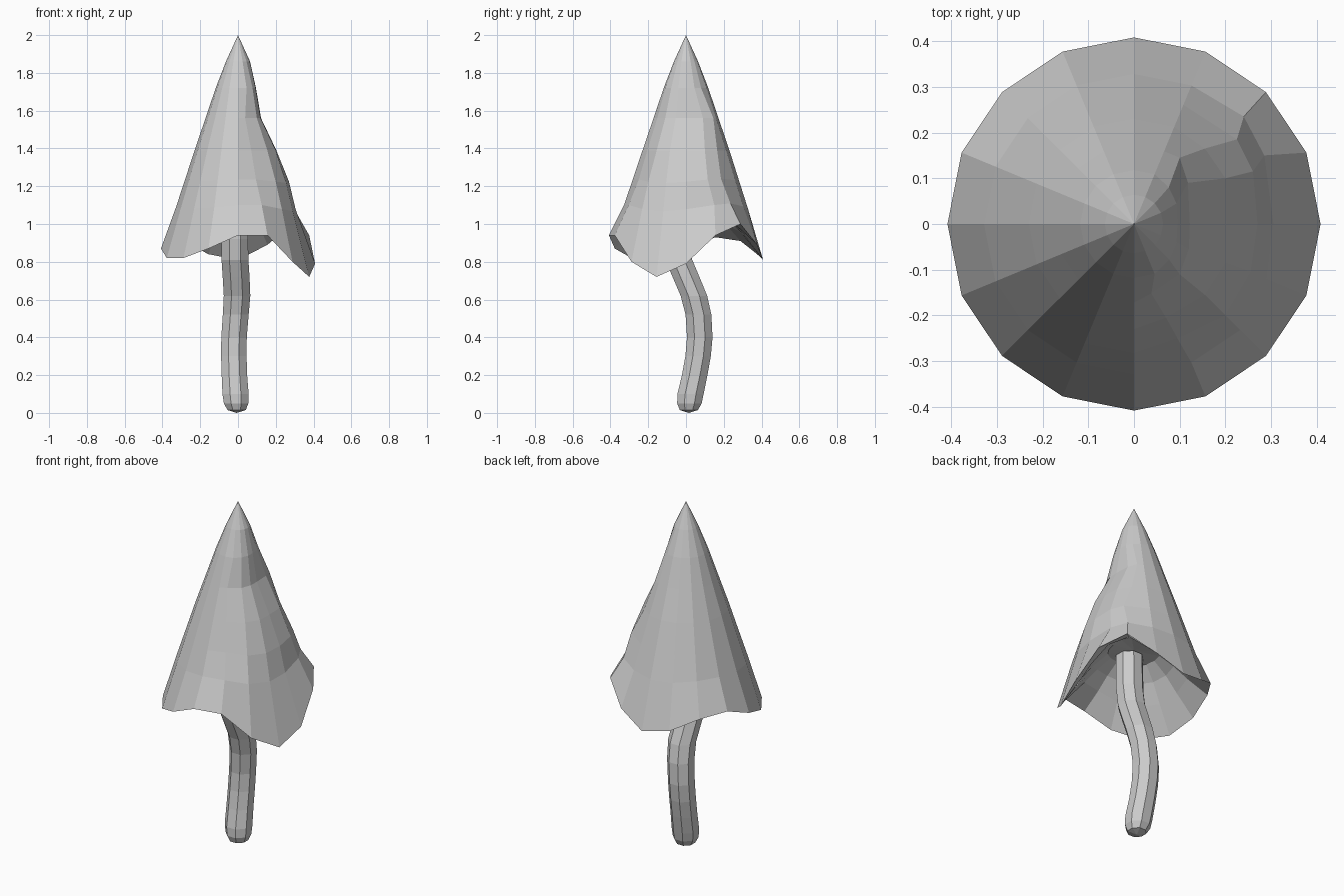
import bpy, bmesh
from math import cos, sin, pi


def build(name, rings, top=None, bottom=None):
    """Skin a stack of equal-length rings, with optional end points."""
    bm = bmesh.new()
    rows = [[bm.verts.new(p) for p in ring] for ring in rings]
    n = len(rows[0])
    for a, b in zip(rows, rows[1:]):
        for i in range(n):
            j = (i + 1) % n
            bm.faces.new((a[i], a[j], b[j], b[i]))
    for tip, row in ((bottom, rows[0]), (top, rows[-1])):
        if tip:
            v = bm.verts.new(tip)
            for i in range(n):
                bm.faces.new((row[i], row[(i + 1) % n], v))
    bmesh.ops.recalc_face_normals(bm, faces=bm.faces)
    mesh = bpy.data.meshes.new(name)
    bm.to_mesh(mesh)
    bm.free()
    obj = bpy.data.objects.new(name, mesh)
    bpy.context.collection.objects.link(obj)
    return obj


# Wavy rim heights, anticlockwise from +x
rim_z = [0.79, 0.94, 1.00, 0.89, 0.81, 0.84, 0.91, 0.93,
         0.87, 0.82, 0.82, 0.87, 0.94, 0.94, 0.80, 0.72]
angles = [i * pi / 8 for i in range(16)]
rim = [(0.408 * cos(a), 0.408 * sin(a), z) for a, z in zip(angles, rim_z)]

# Cap: outer profile (height, radius, how far the rim wave carries up)
outer = [(1.09, 0.328, 0.15), (1.23, 0.282, 0.08), (1.39, 0.230, 0),
         (1.56, 0.172, 0), (1.72, 0.118, 0), (1.86, 0.064, 0)]
# Dent on the right side, folded at the back: column -> (x, y) for each ring
dent = {0: {1: (0.285, 0.15), 2: (0.24, 0.235), 0: (0.305, 0),
            15: (0.29, -0.12)},
        1: {1: (0.26, 0.115), 2: (0.225, 0.185), 0: (0.27, 0),
            15: (0.255, -0.105), 13: (0.095, -0.25)},
        2: {0: (0.203, 0.0), 1: (0.20, 0.10), 2: (0.155, 0.165),
            15: (0.20, -0.085), 14: (0.155, -0.155), 13: (0.07, -0.205)},
        3: {0: (0.122, 0.0), 1: (0.118, 0.09), 2: (0.10, 0.145),
            15: (0.12, -0.055), 14: (0.10, -0.11), 13: (0.038, -0.152)},
        4: {0: (0.095, 0.0), 1: (0.093, 0.045), 2: (0.076, 0.08),
            15: (0.093, -0.04), 14: (0.077, -0.078)}}
# Hollow underside: (height, radius, rim wave share)
under = [(1.12, 0.14, 0.05), (1.06, 0.22, 0.2), (0.98, 0.295, 0.5)]


def ring(z, r, share, fixes):
    pts = []
    for i, a in enumerate(angles):
        x, y = fixes.get(i, (r * cos(a), r * sin(a)))
        pts.append((x, y, z + share * (rim_z[i] - 0.87)))
    return pts


cap_rings = [ring(*u, {}) for u in under] + [rim]
cap_rings += [ring(*o, dent.get(k, {})) for k, o in enumerate(outer)]
build("cap", cap_rings, top=(0, 0, 2), bottom=(0, 0, 1.13))

# Stem: bent octagonal tube with a rounded foot (x, y, z, radius)
path = [(-0.007, 0.015, 0.015, 0.052), (-0.01, 0.018, 0.05, 0.07),
        (-0.013, 0.024, 0.1, 0.075), (-0.019, 0.046, 0.2, 0.073),
        (-0.022, 0.064, 0.3, 0.073), (-0.021, 0.073, 0.4, 0.073),
        (-0.012, 0.066, 0.52, 0.074), (-0.005, 0.042, 0.62, 0.076),
        (-0.010, 0.0, 0.72, 0.077), (-0.016, -0.038, 0.81, 0.077),
        (-0.017, -0.055, 0.92, 0.076), (-0.015, -0.055, 1.12, 0.074)]
stem_rings = [[(x + r * cos((k + 0.5) * pi / 4), y + r * sin((k + 0.5) * pi / 4), z)
               for k in range(8)] for x, y, z, r in path]
build("stem", stem_rings, top=(-0.015, -0.055, 1.125), bottom=(-0.007, 0.015, 0.0))
